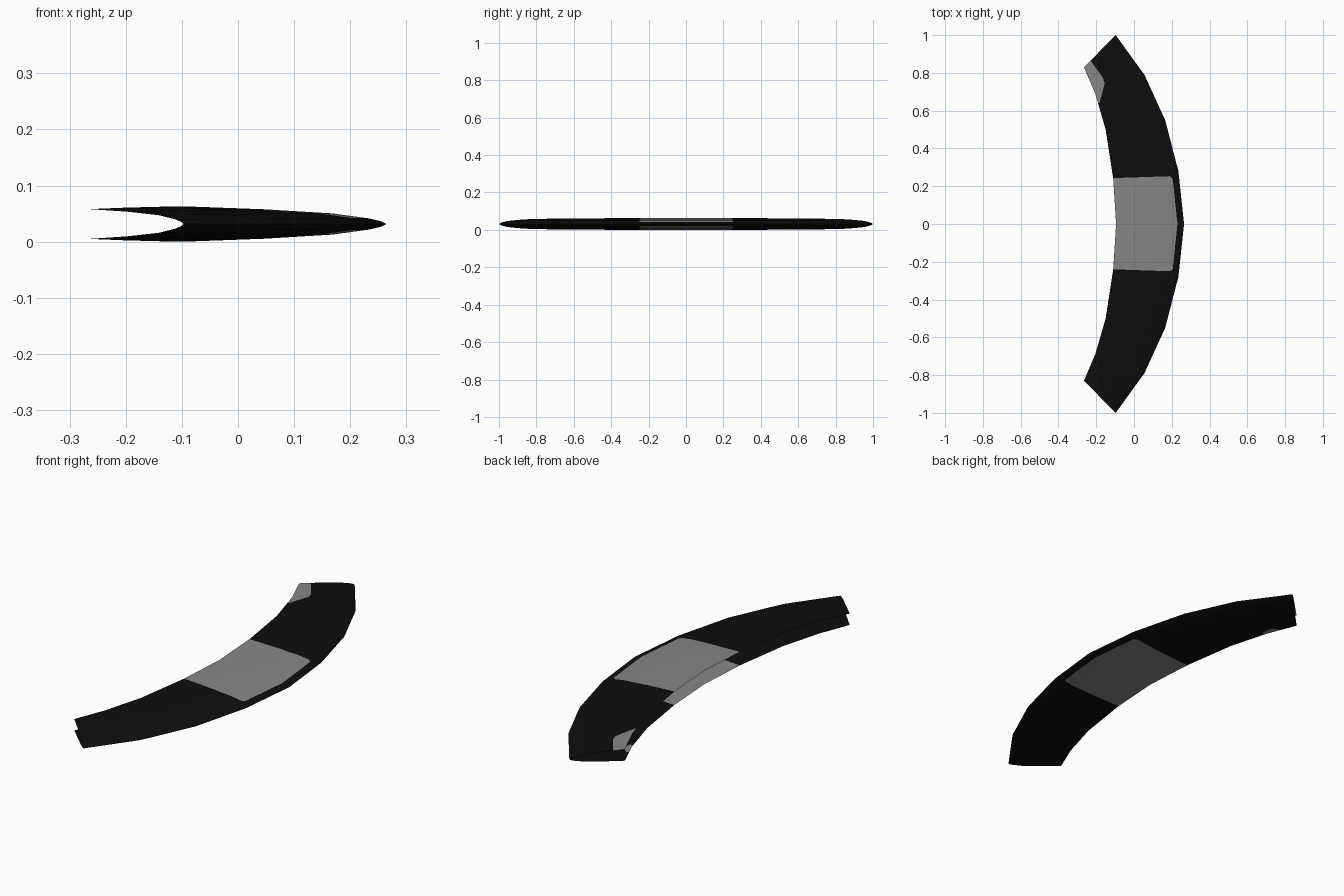
import bpy, bmesh
from mathutils import Vector

if "Cube" in bpy.data.objects:
    bpy.data.objects.remove(bpy.data.objects["Cube"])

MID = 0.0315  # height of the outer seam


def material(name, value):
    m = bpy.data.materials.new(name)
    m.diffuse_color = (value, value, value, 1)
    m.use_nodes = True
    m.node_tree.nodes["Principled BSDF"].inputs["Base Color"].default_value = m.diffuse_color
    return m


# Half of the arc: outer x, outer y, inner x, inner y, half height of the open side
half = [(0.265, 0.0, -0.095, 0.0, 0.0315),
        (0.235, 0.28, -0.11, 0.24, 0.0315),
        (0.165, 0.55, -0.15, 0.50, 0.0305),
        (0.055, 0.79, -0.205, 0.69, 0.029),
        (-0.097, 1.0, -0.265, 0.83, 0.0265)]
stations = [(a, -b, c, -d, h) for a, b, c, d, h in half[:0:-1]] + half

# Rise of the sheet from the outer seam to the open inner edge
profile = [(0, 0), (0.03, 0.16), (0.09, 0.32), (0.27, 0.60), (0.6, 0.83), (1, 1)]

bm = bmesh.new()
rows = []
for ox, oy, ix, iy, h in stations:
    row = {}
    for k, (t, r) in enumerate(profile):
        for side in (1, -1):
            if k == 0 and side == -1:
                row[0, -1] = row[0, 1]   # both sheets share the seam
                continue
            row[k, side] = bm.verts.new((ox + (ix - ox) * t, oy + (iy - oy) * t,
                                         MID + side * h * r))
    rows.append(row)

# Upper and lower sheets, open along the inner side and at the ends
for a, b in zip(rows, rows[1:]):
    for k in range(len(profile) - 1):
        for side in (1, -1):
            quad = [a[k, side], b[k, side], b[k + 1, side], a[k + 1, side]]
            bm.faces.new(quad if side == 1 else quad[::-1])


def paint(outline, side):
    """Cut a convex clockwise outline into one sheet and colour the inside."""
    faces = [f for f in bm.faces if (f.calc_center_median().z - MID) * side > 0]
    for p, q in zip(outline, outline[1:] + outline[:1]):
        p, q = Vector((*p, 0)), Vector((*q, 0))
        normal = Vector((p.y - q.y, q.x - p.x, 0)).normalized()  # points outwards
        geom = set(faces)
        for f in faces:
            geom.update(f.edges)
            geom.update(f.verts)
        res = bmesh.ops.bisect_plane(bm, geom=list(geom), dist=1e-5,
                                     plane_co=p, plane_no=normal)
        cut = {f for f in res["geom"] if isinstance(f, bmesh.types.BMFace)}
        cut.update(f for f in faces if f.is_valid)
        faces = [f for f in cut if (f.calc_center_median() - p).dot(normal) < 0]
    for f in faces:
        f.material_index = 1


# Grey centre panel on both sheets
centre = [(-0.2, 0.24), (0.19, 0.253), (0.205, 0.24), (0.23, 0.0),
          (0.205, -0.24), (0.19, -0.25), (-0.2, -0.237)]
paint(centre, 1)
paint(centre, -1)

# Grey corner patch near one end, with a small trace beneath
paint([(-0.30, 0.80), (-0.232, 0.868), (-0.165, 0.775), (-0.155, 0.745),
       (-0.183, 0.64), (-0.30, 0.64)], 1)
paint([(-0.30, 0.75), (-0.215, 0.75), (-0.19, 0.73), (-0.185, 0.68),
       (-0.30, 0.68)], -1)

mesh = bpy.data.meshes.new("curved_shell")
bm.to_mesh(mesh)
bm.free()
mesh.materials.append(material("black", 0.0042))
mesh.materials.append(material("grey", 0.24))
shell = bpy.data.objects.new("curved_shell", mesh)
bpy.context.collection.objects.link(shell)
bpy.context.view_layer.objects.active = shell
shell.select_set(True)
bpy.ops.object.shade_smooth_by_angle(angle=0.5)
